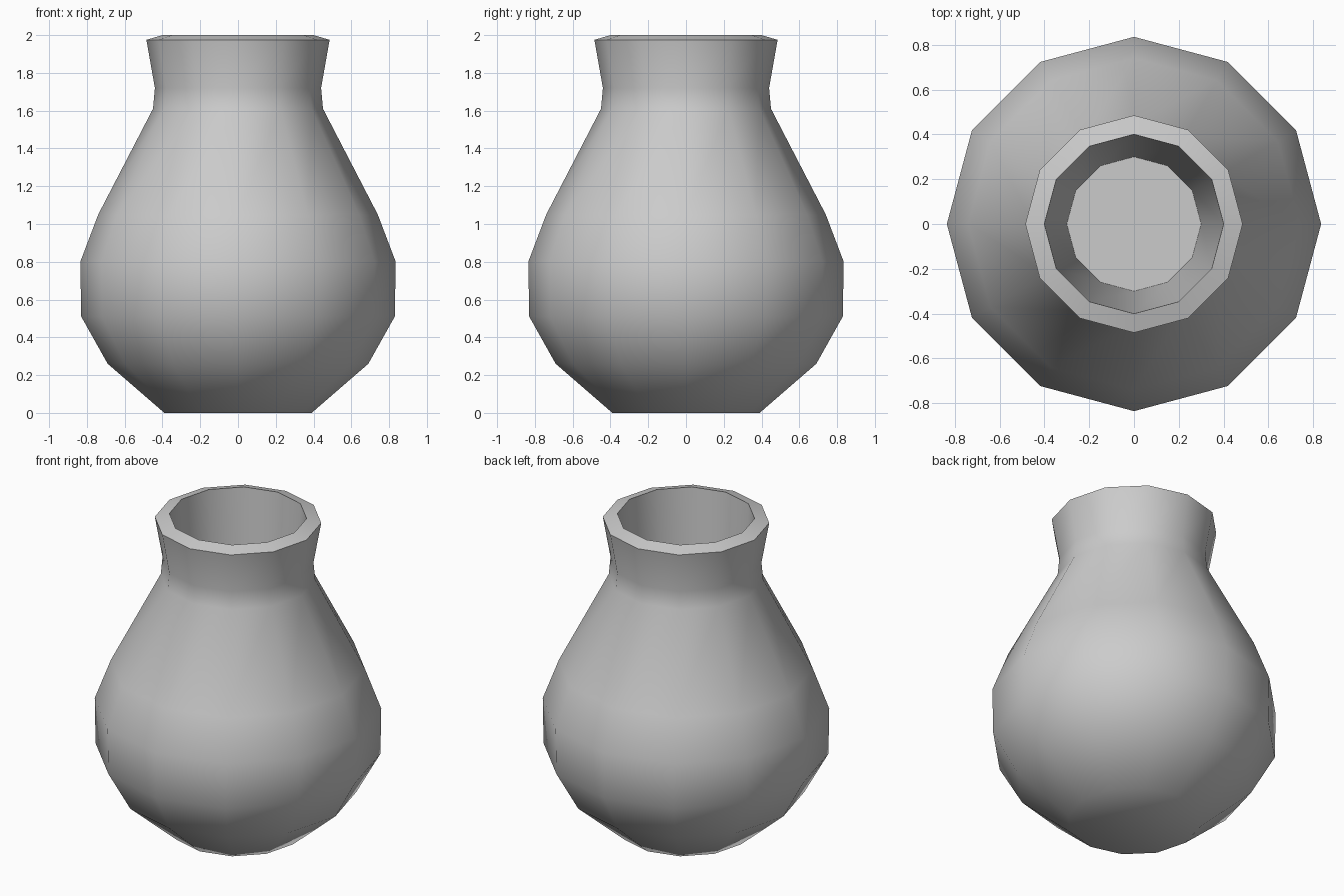
import bpy, bmesh
from math import cos, sin, tau, radians

cube = bpy.data.objects.get("Cube")
if cube:
    bpy.data.objects.remove(cube, do_unlink=True)

SIDES = 12

# Material
clay = bpy.data.materials.new("grey_clay")
clay.use_nodes = True
colour = (0.6, 0.6, 0.6, 1.0)
clay.diffuse_color = colour
clay.node_tree.nodes["Principled BSDF"].inputs["Base Color"].default_value = colour


def lathe(name, profile):
    """Spin (radius, height) points round z and close both ends."""
    bm = bmesh.new()
    rings = [[bm.verts.new((r * cos(tau * i / SIDES), r * sin(tau * i / SIDES), z))
              for i in range(SIDES)] for r, z in profile]
    for low, high in zip(rings, rings[1:]):
        for i in range(SIDES):
            j = (i + 1) % SIDES
            bm.faces.new((low[i], low[j], high[j], high[i]))
    bm.faces.new(rings[0][::-1])
    bm.faces.new(rings[-1])
    mesh = bpy.data.meshes.new(name)
    bm.to_mesh(mesh)
    bm.free()
    mesh.materials.append(clay)
    obj = bpy.data.objects.new(name, mesh)
    bpy.context.collection.objects.link(obj)
    return obj


# Outer wall from the foot up to the flared lip, then down the hollow inside
outside = [(0.39, 0), (0.69, 0.26), (0.83, 0.51), (0.835, 0.8), (0.74, 1.05),
           (0.45, 1.61), (0.44, 1.72), (0.485, 1.975)]
inside = [(0.4, 2.0), (0.3, 0.1)]
vase = lathe("vase", outside + inside)

# Smooth walls, crisp lip and inner floor
bpy.ops.object.select_all(action='DESELECT')
vase.select_set(True)
bpy.context.view_layer.objects.active = vase
bpy.ops.object.shade_smooth_by_angle(angle=radians(60))
